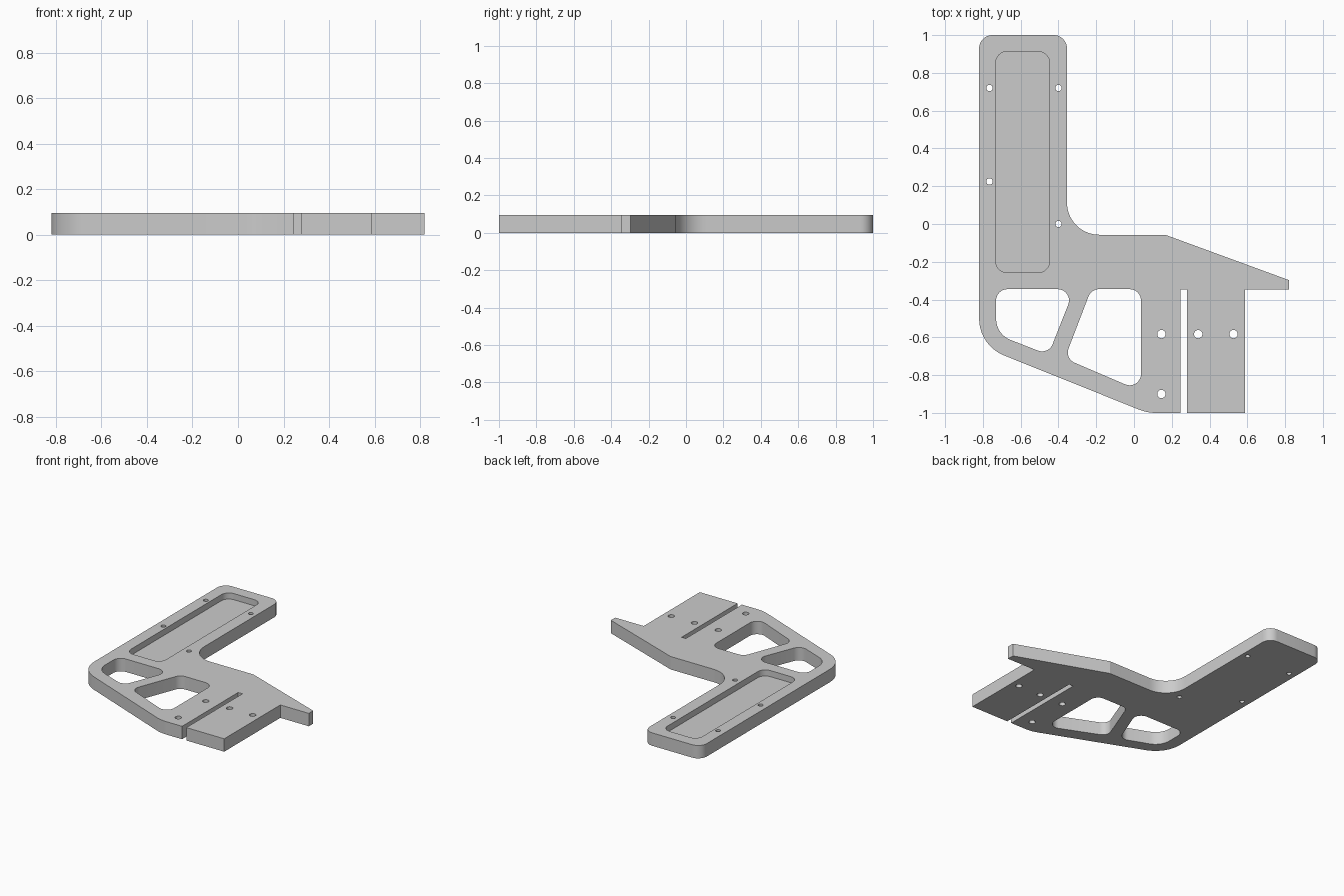
import bpy, bmesh, math
from mathutils import Vector

if "Cube" in bpy.data.objects:
    bpy.data.objects.remove(bpy.data.objects["Cube"], do_unlink=True)

THICK = 0.095
POCKET_FLOOR = 0.05

grey = bpy.data.materials.new("plain grey")
grey.use_nodes = True
grey.diffuse_color = (0.6, 0.6, 0.6, 1)
grey.node_tree.nodes["Principled BSDF"].inputs["Base Color"].default_value = (0.6, 0.6, 0.6, 1)


def rounded(corners, steps=10):
    """Closed outline from (x, y, fillet radius) corners."""
    points = []
    for i, (x, y, r) in enumerate(corners):
        p = Vector((x, y, 0))
        if r == 0:
            points.append(p)
            continue
        before, after = corners[i - 1], corners[(i + 1) % len(corners)]
        a = (Vector((before[0], before[1], 0)) - p).normalized()
        b = (Vector((after[0], after[1], 0)) - p).normalized()
        half = a.angle(b) / 2
        centre = p + (a + b).normalized() * (r / math.sin(half))
        tangent = r / math.tan(half)
        start, end = p + a * tangent - centre, p + b * tangent - centre
        first = math.atan2(start.y, start.x)
        sweep = math.remainder(math.atan2(end.y, end.x) - first, 2 * math.pi)
        for k in range(steps + 1):
            t = first + sweep * k / steps
            points.append(centre + Vector((math.cos(t), math.sin(t), 0)) * r)
    return points


def circle(x, y, r, sides=24):
    turn = 2 * math.pi / sides
    return [Vector((x + r * math.cos(k * turn), y + r * math.sin(k * turn), 0))
            for k in range(sides)]


def add_prism(bm, points, z0, z1):
    face = bm.faces.new([bm.verts.new((p.x, p.y, z0)) for p in points])
    top = bmesh.ops.extrude_face_region(bm, geom=[face])["geom"]
    bmesh.ops.translate(bm, vec=(0, 0, z1 - z0),
                        verts=[v for v in top if isinstance(v, bmesh.types.BMVert)])


def make_object(name, prisms):
    bm = bmesh.new()
    for points, z0, z1 in prisms:
        add_prism(bm, points, z0, z1)
    bmesh.ops.recalc_face_normals(bm, faces=bm.faces[:])
    mesh = bpy.data.meshes.new(name)
    bm.to_mesh(mesh)
    bm.free()
    mesh.materials.append(grey)
    obj = bpy.data.objects.new(name, mesh)
    bpy.context.collection.objects.link(obj)
    return obj


# Plate outline: upright arm, pointed side arm and slotted foot
outline = rounded([
    (-0.82, 1, 0.07), (-0.355, 1, 0.07), (-0.355, -0.057, 0.17),
    (0.165, -0.057, 0), (0.82, -0.297, 0), (0.82, -0.348, 0),
    (0.588, -0.348, 0), (0.588, -1, 0), (0.28, -1, 0), (0.28, -0.348, 0),
    (0.245, -0.348, 0), (0.245, -1, 0), (0.07, -1, 0.25), (-0.82, -0.643, 0.21),
])
plate = make_object("bracket_plate", [(outline, 0, THICK)])

# Two lightening windows
window_a = rounded([(-0.73, -0.345, 0.06), (-0.316, -0.345, 0.06),
                    (-0.453, -0.692, 0.06), (-0.73, -0.584, 0.12)])
window_b = rounded([(-0.226, -0.345, 0.06), (0.037, -0.345, 0.06),
                    (0.037, -0.885, 0.06), (-0.367, -0.712, 0.06)])

# Shallow pocket in the upright arm
pocket = rounded([(-0.732, 0.913, 0.06), (-0.447, 0.913, 0.06),
                  (-0.447, -0.257, 0.06), (-0.732, -0.257, 0.06)])

# Screw holes
holes = [circle(x, y, 0.017) for x, y in
         [(-0.765, 0.72), (-0.4, 0.72), (-0.765, 0.225), (-0.4, 0)]]
holes += [circle(x, y, 0.022) for x, y in
          [(0.145, -0.583), (0.145, -0.9), (0.34, -0.583), (0.527, -0.583)]]

through = [(points, -0.1, 0.2) for points in [window_a, window_b] + holes]
cutter = make_object("opening_cutter", through + [(pocket, POCKET_FLOOR, 0.2)])
cutter.hide_render = True

# Cut the openings and keep the result
cut = plate.modifiers.new("openings", "BOOLEAN")
cut.operation = "DIFFERENCE"
cut.solver = "EXACT"
cut.object = cutter
bpy.ops.object.select_all(action="DESELECT")
plate.select_set(True)
bpy.context.view_layer.objects.active = plate
bpy.ops.object.modifier_apply(modifier=cut.name)
bpy.data.objects.remove(cutter, do_unlink=True)
bpy.ops.object.shade_smooth_by_angle(angle=math.radians(20))
